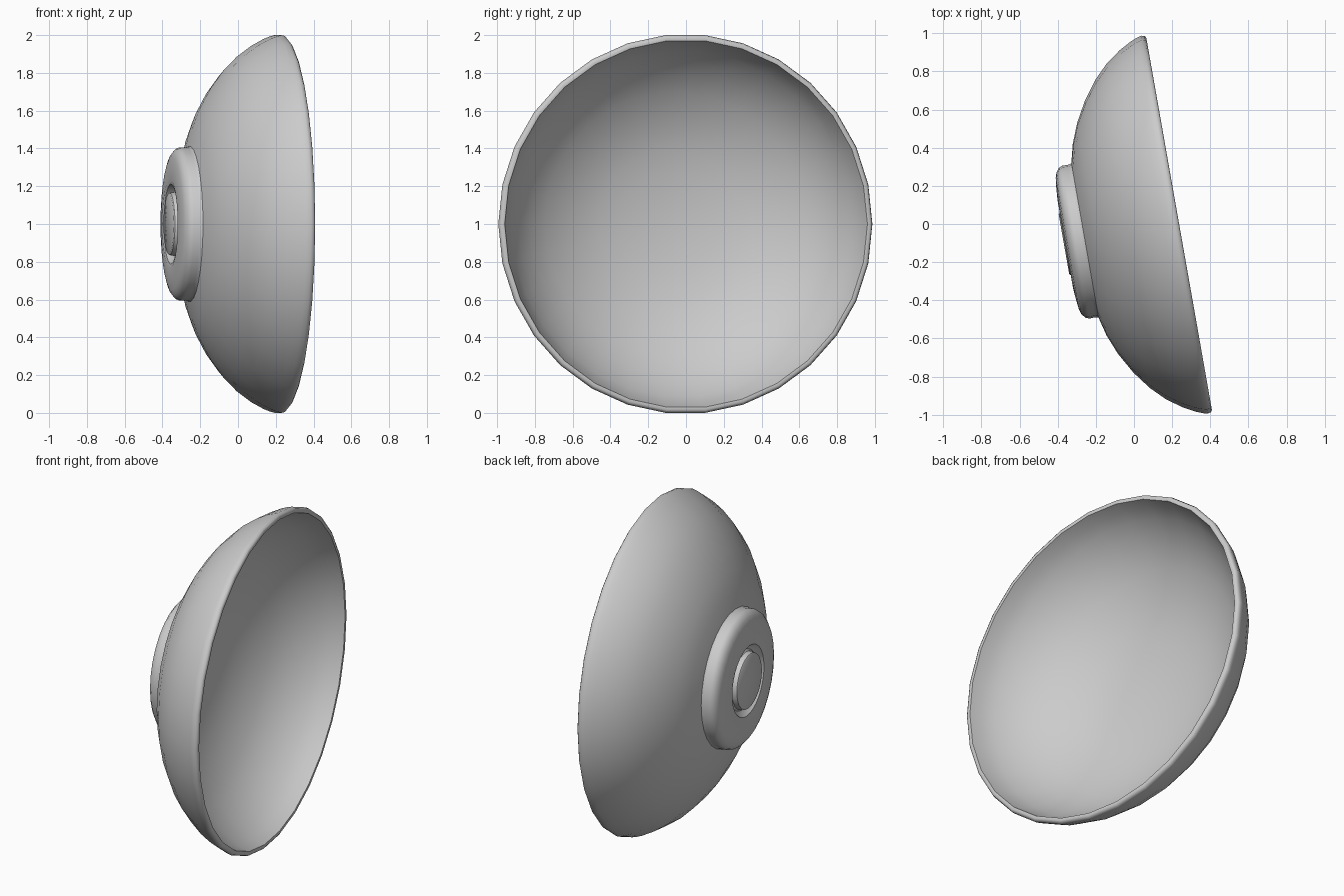
import bpy, bmesh, math
from mathutils import Matrix, Vector

if "Cube" in bpy.data.objects:
    bpy.data.objects.remove(bpy.data.objects["Cube"])

SIDES = 30
TILT = math.radians(10)
# lathe axis is local x (opening towards +x), turned 10 degrees about z
PLACE = Matrix.Translation((0.2325, 0, 1)) @ Matrix.Rotation(TILT, 4, 'Z')


def lathe(name, profile, angle=40):
    """Spin (axial, radius) points round the local x axis; radius 0 makes a pole."""
    bm = bmesh.new()
    rings = []
    for t, r in profile:
        if r == 0:
            rings.append([bm.verts.new((t, 0, 0))] * SIDES)
        else:
            rings.append([bm.verts.new((t, r * math.cos(2 * math.pi * i / SIDES),
                                        r * math.sin(2 * math.pi * i / SIDES)))
                          for i in range(SIDES)])
    for a, b in zip(rings, rings[1:]):
        for i in range(SIDES):
            j = (i + 1) % SIDES
            corners = list(dict.fromkeys((a[i], a[j], b[j], b[i])))
            bm.faces.new(corners)
    # make the first (outermost) band face outwards
    bmesh.ops.recalc_face_normals(bm, faces=bm.faces)
    bm.faces.ensure_lookup_table()
    if bm.faces[0].normal.dot(Vector((-1, 0, 0)) + bm.faces[0].calc_center_median() * 2) < 0:
        bmesh.ops.reverse_faces(bm, faces=bm.faces)
    mesh = bpy.data.meshes.new(name)
    bm.to_mesh(mesh)
    bm.free()
    mesh.transform(PLACE)
    obj = bpy.data.objects.new(name, mesh)
    bpy.context.collection.objects.link(obj)
    bpy.ops.object.select_all(action='DESELECT')
    obj.select_set(True)
    bpy.context.view_layer.objects.active = obj
    bpy.ops.object.shade_smooth_by_angle(angle=math.radians(angle))
    return obj


# bowl: outer wall from the foot to the rim, rounded lip, inner wall to the centre
outer = [(-0.50, 0.40), (-0.472, 0.51), (-0.43, 0.615), (-0.368, 0.725),
         (-0.297, 0.82), (-0.225, 0.892), (-0.145, 0.950), (-0.08, 0.985), (-0.045, 0.999)]
lip = [(-0.02, 1.0055), (-0.003, 1.001), (0.004, 0.99), (0.002, 0.975)]
inner = [(-0.065, 0.953), (-0.135, 0.915), (-0.205, 0.862), (-0.28, 0.79),
         (-0.345, 0.70), (-0.40, 0.60), (-0.445, 0.495), (-0.475, 0.39),
         (-0.498, 0.27), (-0.512, 0.13), (-0.517, 0)]
lathe("bowl", outer + lip + inner, 50)

# foot: rounded base ring, shallow groove and flat centre boss
foot = [(-0.485, 0.42), (-0.50, 0.41), (-0.515, 0.406), (-0.545, 0.407), (-0.565, 0.399),
        (-0.582, 0.378), (-0.591, 0.35), (-0.597, 0.30), (-0.602, 0.235),
        (-0.597, 0.212), (-0.575, 0.195), (-0.567, 0.18), (-0.575, 0.170),
        (-0.604, 0.165), (-0.609, 0.158), (-0.609, 0)]
lathe("foot", foot, 40)
